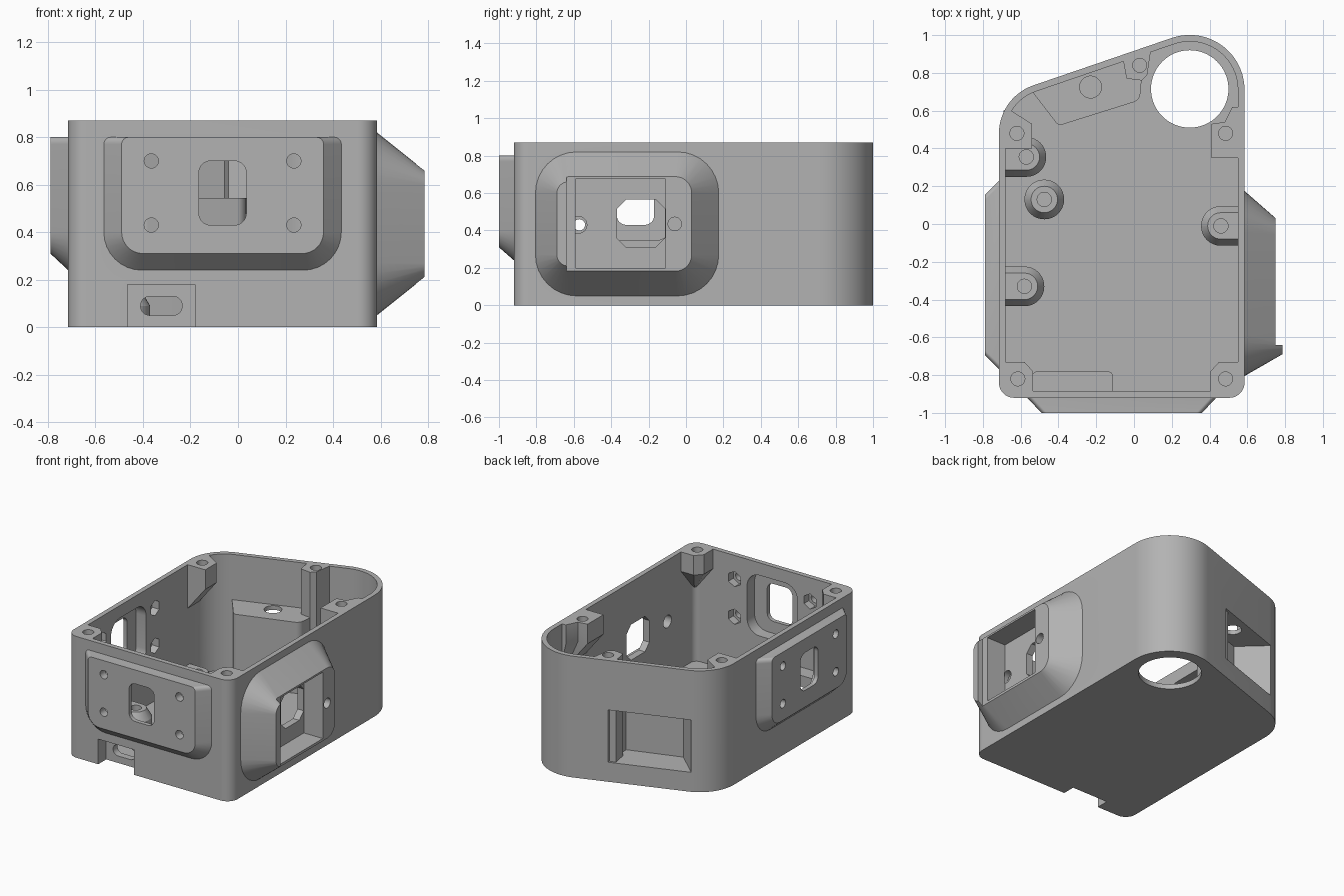
import bpy, bmesh
from math import sin, tan, pi, cos
from mathutils import Vector, Matrix

cube = bpy.data.objects.get("Cube")
if cube:
    bpy.data.objects.remove(cube)

grey = bpy.data.materials.new("plain grey")
grey.use_nodes = True
grey.diffuse_color = (0.45, 0.45, 0.45, 1)
grey.node_tree.nodes["Principled BSDF"].inputs["Base Color"].default_value = (0.45, 0.45, 0.45, 1)

HEIGHT, WALL, FLOOR = 0.87, 0.035, 0.035
MID_X = -0.065
SLOPE = 0.3425


# Placements: profile (u, v) pushed along h
def upright(u, v, h): return (u, v, h)
def to_front(u, v, h): return (u, -h, v)
def to_minus_x(u, v, h): return (-h, u, v)
def to_plus_x(u, v, h): return (h, u, v)


def rounded(corners, n=8):
    """Polygon from (x, y, radius) corners."""
    out = []
    for i, (x, y, r) in enumerate(corners):
        p = Vector((x, y))
        a = (Vector(corners[i - 1][:2]) - p).normalized()
        b = (Vector(corners[(i + 1) % len(corners)][:2]) - p).normalized()
        half = a.angle(b) / 2
        mid = (a + b).normalized()
        centre = p + mid * (r / sin(half))
        sweep = (pi / 2 - half) * (1 if a.cross(b) < 0 else -1)
        for k in range(n + 1):
            t = sweep * (2 * k / n - 1)
            out.append(centre + Matrix.Rotation(t, 2) @ (-mid * r))
    return out


def rect(u0, u1, v0, v1, r=0.0, r_top=None, n=8):
    rt = r if r_top is None else r_top
    return rounded([(u0, v0, r), (u1, v0, r), (u1, v1, rt), (u0, v1, rt)], n)


def ring(u, v, r, n=32, turn=0.0):
    return [(u + r * cos(2 * pi * k / n + turn), v + r * sin(2 * pi * k / n + turn)) for k in range(n)]


def loft(name, place, *sections):
    """Solid through (loop, h) sections."""
    bm = bmesh.new()
    rows = [[bm.verts.new(place(p[0], p[1], h)) for p in loop] for loop, h in sections]
    count = len(rows[0])
    for lo, hi in zip(rows, rows[1:]):
        for i in range(count):
            j = (i + 1) % count
            bm.faces.new((lo[i], lo[j], hi[j], hi[i]))
    bm.faces.new(rows[0][::-1])
    bm.faces.new(rows[-1])
    bmesh.ops.remove_doubles(bm, verts=bm.verts, dist=1e-5)
    bmesh.ops.recalc_face_normals(bm, faces=bm.faces)
    mesh = bpy.data.meshes.new(name)
    bm.to_mesh(mesh)
    bm.free()
    mesh.materials.append(grey)
    ob = bpy.data.objects.new(name, mesh)
    bpy.context.collection.objects.link(ob)
    return ob


def prism(name, place, loop, h0, h1):
    return loft(name, place, (loop, h0), (loop, h1))


def outline(inset):
    x0, x1, y0 = -0.715 + inset, 0.585 - inset, -0.92 + inset
    def back(x): return 0.9165 - 1.057 * inset + SLOPE * x
    return rounded([(x0, y0, 0.08 - inset), (x1, y0, 0.08 - inset),
                    (x1, back(x1), 0.29 - inset), (x0, back(x0), 0.27 - inset)], 20)


housing = prism("housing", upright, outline(0), 0, HEIGHT)
helpers = []


def combine(ob, operation):
    mod = housing.modifiers.new(ob.name, 'BOOLEAN')
    mod.operation, mod.solver, mod.object = operation, 'EXACT', ob
    ob.hide_render = True
    helpers.append(ob)


def add(ob): combine(ob, 'UNION')
def cut(ob): combine(ob, 'DIFFERENCE')


# Raised mounting plates on the front and the -x side
plates = [(to_front, MID_X, 0.92, 1.0), (to_minus_x, -0.27, 0.715, 0.79)]
for place, c, wall, face in plates:
    base = rect(c - 0.5, c + 0.5, 0.24, 0.8, 0.16, 0.03)
    top = rect(c - 0.425, c + 0.425, 0.31, 0.8, 0.09, 0.03)
    add(loft("mounting_plate", place, (base, wall - 0.02), (base, wall), (top, face)))

# Tapered connector hood on the +x side
hood_base = rect(-0.805, 0.175, 0.05, 0.82, 0.22)
hood_top = rect(-0.69, 0.0, 0.21, 0.66, 0.06)
add(loft("connector_hood", to_plus_x, (hood_base, 0.56), (hood_base, 0.585), (hood_top, 0.785)))
cut(prism("hood_face_cut", to_plus_x, rect(-0.64, 0.3, 0, 0.9), 0.75, 0.9))

# Inner cavity
cut(prism("cavity", upright, outline(WALL), FLOOR, 1))

# Slanted pocket box at the back
add(prism("back_pocket", upright, rounded(
    [(-0.55, 0.715, 0), (-0.4, 0.52, 0.03), (0.03, 0.655, 0.05), (0.04, 0.76, 0), (-0.02, 0.89, 0)]), 0.01, 0.545))
cut(prism("back_pocket_recess", upright,
          [(-0.62, 0.793), (-0.375, 0.565), (-0.005, 0.685), (-0.025, 1.05)], 0.14, 0.515))
cut(prism("back_pocket_hole", upright, ring(-0.23, 0.725, 0.058), 0.48, 0.6))

# Full height screw column beside the round opening
add(prism("back_column", upright,
          [(-0.06, 0.88), (-0.04, 0.77), (0.04, 0.76), (0.07, 0.79), (0.09, 0.925)], 0.01, HEIGHT))


# Lid screw bosses, tapering into the walls
def boss(points, anchor, squash):
    tip = [(anchor[0] + (x - anchor[0]) * 0.12,
            anchor[1] + (y - anchor[1]) * (0.12 if squash else 1)) for x, y in points]
    add(loft("lid_boss", upright, (tip, 0.56), (points, 0.73), (points, HEIGHT)))


corner = [(0.557, -0.892), (0.557, -0.73), (0.45, -0.73), (0.405, -0.78), (0.405, -0.892)]
boss(corner, corner[0], True)
mirrored = [(2 * MID_X - x, y) for x, y in corner]
boss(mirrored, mirrored[0], True)
boss([(0.565, 0.35), (0.41, 0.35), (0.41, 0.53), (0.48, 0.54), (0.52, 0.62), (0.565, 0.62)], (0.565, 0.5), False)
boss([(-0.695, 0.4), (-0.54, 0.4), (-0.54, 0.53), (-0.65, 0.6), (-0.69, 0.57)], (-0.695, 0.5), False)
for x, y in [(0.485, -0.82), (-0.615, -0.82), (0.485, 0.48), (-0.62, 0.48), (0.03, 0.84)]:
    cut(prism("lid_screw_hole", upright, ring(x, y, 0.037), 0.74, 1))


# Board standoffs on the floor, some running into a side wall
for x, y, side in [(-0.57, 0.355, -1), (-0.475, 0.13, 0), (-0.58, -0.33, -1), (0.46, -0.01, 1)]:
    sections = []
    for r, z in [(0.105, 0.02), (0.105, 0.09), (0.07, 0.15)]:
        x0 = -0.7 if side < 0 else x - r
        x1 = 0.57 if side > 0 else x + r
        rl, rr = (0 if side < 0 else r * 0.99), (0 if side > 0 else r * 0.99)
        sections.append((rounded([(x0, y - r, rl), (x1, y - r, rr), (x1, y + r, rr), (x0, y + r, rl)]), z))
    add(loft("standoff", upright, *sections))
    cut(prism("standoff_hole", upright, ring(x, y, 0.038, 24), 0.06, 0.3))

# Cable port box low on the front
add(prism("port_box", upright, rect(-0.54, -0.11, -0.9, -0.78, 0, 0.03), 0.01, 0.21))
cut(prism("port_recess", to_front, rect(-0.465, -0.18, -0.1, 0.18), 0.83, 1.1))
cut(prism("port_slot", to_front, rect(-0.41, -0.235, 0.05, 0.13, 0.039), 0.7, 0.9))

# Round opening in the floor
cut(prism("floor_opening", upright, ring(0.295, 0.715, 0.205, 64), -0.1, 0.2))

# Plate windows, their inner reliefs, screw holes and nut pockets
for place, c, wall, face in plates:
    cut(prism("window_relief", place, rect(c - 0.2, c + 0.2, 0.345, 0.78, 0.1), wall - 0.1, face - 0.03))
    cut(prism("window", place, rect(c - 0.1, c + 0.1, 0.43, 0.7, 0.05), wall - 0.1, face + 0.1))
    for u in (c - 0.3, c + 0.3):
        for v in (0.43, 0.7):
            cut(prism("screw_hole", place, ring(u, v, 0.03, 24), wall - 0.1, face + 0.1))
            cut(prism("nut_pocket", place, ring(u, v, 0.055, 6, pi / 6), wall - 0.1, wall + 0.02))

# Hood socket, window and screw holes
cut(prism("hood_socket", to_plus_x, rect(-0.59, -0.11, 0.2, 0.675), 0.6, 0.9))
cut(prism("hood_window", to_plus_x, rect(-0.37, -0.112, 0.31, 0.565, 0.05, n=1), 0.5, 0.7))
cut(prism("hood_through_hole", to_plus_x, ring(-0.575, 0.43, 0.045, 24), 0.5, 0.605))
cut(prism("hood_screw_hole", to_plus_x, ring(-0.06, 0.435, 0.036, 24), 0.64, 0.9))

# Bake the booleans and discard the helpers
depsgraph = bpy.context.evaluated_depsgraph_get()
depsgraph.update()
baked = bpy.data.meshes.new_from_object(housing.evaluated_get(depsgraph))
housing.modifiers.clear()
housing.data = baked
baked.materials.clear()
baked.materials.append(grey)
for ob in helpers:
    bpy.data.objects.remove(ob)

bpy.ops.object.select_all(action='DESELECT')
housing.select_set(True)
bpy.context.view_layer.objects.active = housing
bpy.ops.object.shade_smooth_by_angle(angle=pi / 6)
